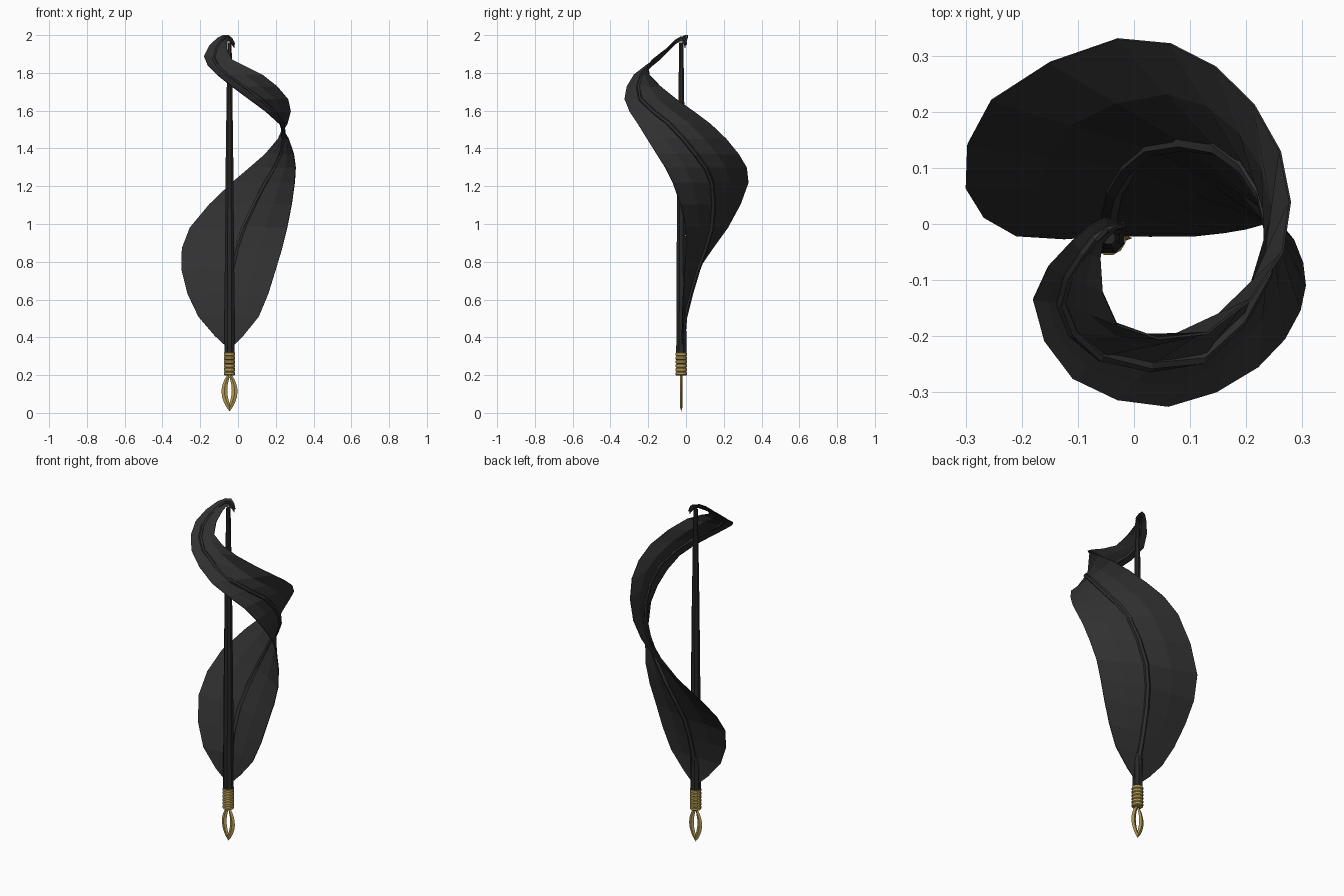
import bpy, bmesh, math
from mathutils import Vector

if "Cube" in bpy.data.objects:
    bpy.data.objects.remove(bpy.data.objects["Cube"])


def material(name, rgb):
    m = bpy.data.materials.new(name)
    m.diffuse_color = (*rgb, 1)
    m.use_nodes = True
    m.node_tree.nodes["Principled BSDF"].inputs["Base Color"].default_value = m.diffuse_color
    return m


BLACK = material("feather black", (0.030, 0.030, 0.030))
DARK = material("shaft black", (0.021, 0.021, 0.021))
GOLD = material("aged gold", (0.45, 0.32, 0.09))
CX, CY = -0.045, -0.025   # pen axis


def make(name, verts, faces, mat):
    me = bpy.data.meshes.new(name)
    me.from_pydata(verts, [], faces)
    bm = bmesh.new()
    bm.from_mesh(me)
    bmesh.ops.recalc_face_normals(bm, faces=bm.faces)
    bm.to_mesh(me)
    bm.free()
    me.materials.append(mat)
    ob = bpy.data.objects.new(name, me)
    bpy.context.collection.objects.link(ob)
    return ob


def loft(name, rings, mat):
    """Skin closed rings of equal size and cap both ends."""
    s = len(rings[0])
    verts = [v for r in rings for v in r]
    faces = [(i * s + k, i * s + (k + 1) % s, (i + 1) * s + (k + 1) % s, (i + 1) * s + k)
             for i in range(len(rings) - 1) for k in range(s)]
    n = len(verts)
    faces += [tuple(range(s)), tuple(range(n - s, n))]
    return make(name, verts, faces, mat)


def tube(name, pts, radii, sides, mat):
    """Sweep a polygon along a path of points."""
    rings = []
    for i, p in enumerate(pts):
        t = (pts[min(i + 1, len(pts) - 1)] - pts[max(i - 1, 0)]).normalized()
        u = (Vector((1, 0, 0)) - t * t.x).normalized()
        w = t.cross(u)
        angles = [2 * math.pi * (k + 0.5) / sides for k in range(sides)]
        rings.append([p + radii[i] * (u * math.cos(a) + w * math.sin(a)) for a in angles])
    return loft(name, rings, mat)


def smooth_path(pts):
    """Add one smooth in-between point to every span."""
    out = []
    for i in range(len(pts) - 1):
        p0, p3 = pts[max(i - 1, 0)], pts[min(i + 2, len(pts) - 1)]
        out += [pts[i], (pts[i] + pts[i + 1]) * 0.5625 - (p0 + p3) * 0.0625]
    return out + [pts[-1]]


# Feather vane stations: height, then x, y of left edge, rib and right edge
STATIONS = [
    (.34, -.05, -.02, -.045, -.02, -.04, -.02),
    (.51, -.21, -.02, -.045, -.01, .11, -.02),
    (.76, -.30, .065, -.035, .06, .20, -.008),
    (.98, -.255, .22, .03, .135, .26, 0),
    (1.22, -.03, .33, .15, .135, .30, -.07),
    (1.37, .145, .28, .23, .05, .295, -.155),
    (1.53, .26, .13, .235, -.09, .22, -.255),
    (1.66, .265, -.05, .12, -.24, .06, -.325),
    (1.79, .13, -.195, -.06, -.235, -.11, -.275),
    (1.88, -.03, -.18, -.13, -.14, -.18, -.135),
    (1.97, -.06, -.06, -.09, -.05, -.11, -.03),
    (1.985, -.045, -.02, -.05, -.01, -.05, .01),
    (1.95, -.02, -.005, -.02, -.002, -.02, 0),
]


def edge(col, tilt):
    return smooth_path([Vector((s[col], s[col + 1], s[0] + tilt * max(0, min(1, (s[0] - 1.8) * 8))))
                        for s in STATIONS])


left, rib, right = edge(1, -.018), edge(3, 0), edge(5, .014)
verts, faces = [], []
for L, M, R in zip(left, rib, right):
    verts += [L, (L + M) / 2, M, (M + R) / 2, R]
for i in range(len(rib) - 1):
    for a in range(i * 5, i * 5 + 4):
        faces.append((a, a + 1, a + 6, a + 5))
vane = make("feather_vane", verts, faces, BLACK)
solid = vane.modifiers.new("thickness", 'SOLIDIFY')
solid.thickness = 0.004
solid.offset = 0

# Raised rib following the curl of the vane
n = len(rib) - 1
tube("feather_rib", rib, [0.018 - 0.011 * i / n for i in range(n + 1)], 6, BLACK)

# Straight tapered shaft
tube("shaft", [Vector((CX, CY, z)) for z in (.31, .8, 1.4, 1.96)],
     [.029, .027, .021, .012], 8, DARK)

# Grip of six stacked gold rings
path, radii = [], []
for i in range(6):
    for dz, r in ((0, .026), (.004, .031), (.016, .031), (.0205, .026)):
        path.append(Vector((CX, CY, .198 + i * .0205 + dz)))
        radii.append(r)
tube("grip_rings", path, radii, 12, GOLD)

# Flat nib: two mirrored curved tines around a slot
for side, sx in (("left", -1), ("right", 1)):
    rings = []
    for i in range(9):
        t = i / 8
        bulge = math.sin(math.pi * t)
        ox, oz = .037 * bulge ** 0.8 + .010 * t, .008 + .195 * t
        ix, iz = .012 * bulge, .05 + .14 * t
        mx, mz = (ox + ix) / 2, (oz + iz) / 2
        rings.append([(CX + sx * ox, CY, oz), (CX + sx * mx, CY - .006, mz),
                      (CX + sx * ix, CY, iz), (CX + sx * mx, CY + .006, mz)])
    loft("nib_tine_" + side, rings, GOLD)
